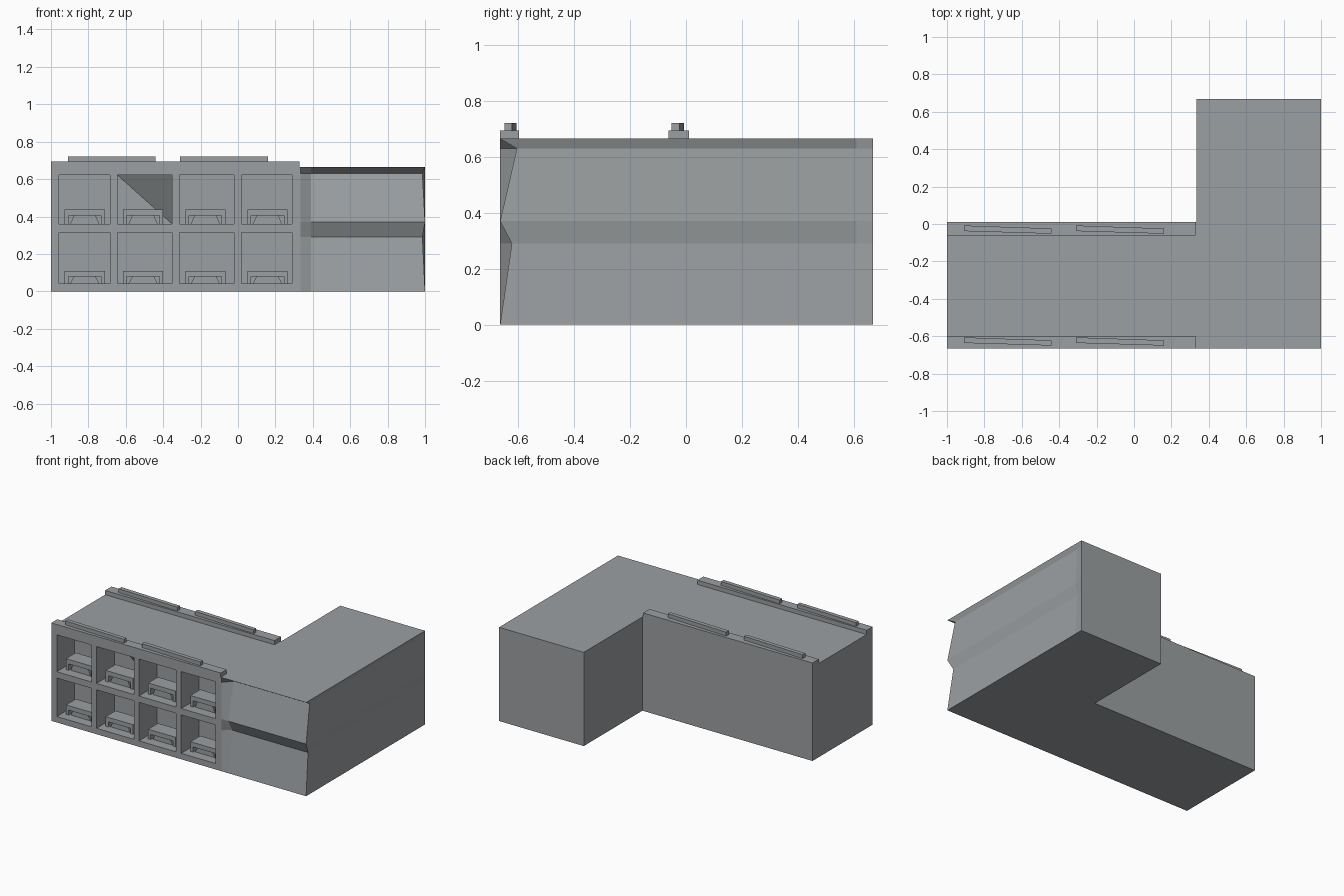
import bpy, bmesh

if "Cube" in bpy.data.objects:
    bpy.data.objects.remove(bpy.data.objects["Cube"])

FRONT, BACK, MID, TOP = -0.665, 0.668, 0.01, 0.665

grey = bpy.data.materials.new("concrete grey")
grey.diffuse_color = (0.33, 0.35, 0.36, 1)
grey.use_nodes = True
grey.node_tree.nodes["Principled BSDF"].inputs["Base Color"].default_value = grey.diffuse_color


def finish(name, bm):
    bmesh.ops.remove_doubles(bm, verts=bm.verts, dist=0.0005)
    bmesh.ops.recalc_face_normals(bm, faces=bm.faces)
    mesh = bpy.data.meshes.new(name)
    bm.to_mesh(mesh)
    bm.free()
    mesh.materials.append(grey)
    ob = bpy.data.objects.new(name, mesh)
    bpy.context.collection.objects.link(ob)
    return ob


def loft(name, rings):
    """Closed solid through rings of points with equal counts."""
    bm = bmesh.new()
    vs = [[bm.verts.new(p) for p in r] for r in rings]
    n = len(vs[0])
    bm.faces.new(vs[0])
    bm.faces.new(vs[-1])
    for a, b in zip(vs, vs[1:]):
        for i in range(n):
            j = (i + 1) % n
            bm.faces.new((a[i], a[j], b[j], b[i]))
    return finish(name, bm)


def rect(x0, x1, y0, y1, z):
    return [(x0, y0, z), (x1, y0, z), (x1, y1, z), (x0, y1, z)]


# Long block with a grid of open bays in the front
bm = bmesh.new()


def face(*pts):
    bm.faces.new([bm.verts.new(p) for p in pts])


xs = [-1, -0.957, -0.685, -0.645, -0.352, -0.312, -0.022, 0.02, 0.288, 0.335]
zs = [0, 0.042, 0.315, 0.36, 0.622, TOP]
depth = 0.2
for i, (x0, x1) in enumerate(zip(xs, xs[1:])):
    for j, (z0, z1) in enumerate(zip(zs, zs[1:])):
        f = [(x0, FRONT, z0), (x1, FRONT, z0), (x1, FRONT, z1), (x0, FRONT, z1)]
        if i % 2 == 0 or j % 2 == 0:
            face(*f)
            continue
        b = [(x, FRONT + depth, z) for x, _, z in f]
        if (i, j) == (3, 3):                       # bay with a slanted corner
            b[2] = (x1, FRONT + 0.03, z1)
        for k in range(4):
            m = (k + 1) % 4
            face(f[k], f[m], b[m], b[k])
        face(b[0], b[1], b[3])
        face(b[1], b[2], b[3])
x0, x1 = xs[0], xs[-1]
face(*[(x, FRONT, TOP) for x in xs], (x1, MID, TOP), (x0, MID, TOP))
face(*[(x, FRONT, 0) for x in xs], (x1, MID, 0), (x0, MID, 0))
face((x0, MID, 0), (x1, MID, 0), (x1, MID, TOP), (x0, MID, TOP))
face(*[(x0, FRONT, z) for z in zs], (x0, MID, TOP), (x0, MID, 0))
face(*[(x1, FRONT, z) for z in zs], (x1, MID, TOP), (x1, MID, 0))
finish("bay_block", bm)

# Wing with pinched front and outer side: (height, front inset, side inset)
rings = []
for z, f, s in [(0, 0, 0), (0.29, 0.042, 0.014), (0.37, 0, 0),
                (0.63, 0.06, 0.014), (TOP, 0, 0)]:
    rings.append([(0.335, FRONT, z), (0.39, FRONT + f, z), (1 - s, FRONT + f, z),
                  (1 - s, 0.61, z), (1, BACK, z), (0.335, BACK, z)])
loft("wing", rings)

# Low roof kerbs, each carrying two skewed rails
for side, y0, y1 in [("front", FRONT, -0.598), ("back", -0.062, MID)]:
    loft(side + "_kerb", [rect(-1, 0.33, y0, y1, TOP - 0.005),
                          rect(-1, 0.33, y0, y1, 0.695)])
    yc = -0.628 if side == "front" else -0.03
    for xa in (-0.91, -0.31):
        xb = xa + 0.47
        loft(side + "_rail", [
            [(xa, yc - 0.008, z), (xb, yc - 0.022, z),
             (xb, yc + 0.006, z), (xa, yc + 0.022, z)] for z in (0.69, 0.722)])

# Desks inside the bays: sloped body with a flat front lip
for i in (1, 3, 5, 7):
    for z in (zs[1], zs[3]):
        xa = xs[i] + 0.03
        xb = xa + 0.215
        y = FRONT + 0.06
        h = z + (0.068 if z < 0.2 else 0.078)
        loft("desk_base", [rect(xa + 0.03, xb - 0.03, y + 0.01, y + 0.1, z),
                           rect(xa + 0.05, xb - 0.05, y + 0.01, y + 0.1, h - 0.03)])
        loft("desk_top", [rect(xa, xb, y, y + 0.11, h - 0.032),
                          rect(xa, xb, y, y + 0.11, h)])
        for a in (xa, xb - 0.02):
            loft("desk_leg", [rect(a, a + 0.02, y, y + 0.11, z),
                              rect(a, a + 0.02, y, y + 0.11, h - 0.03)])
